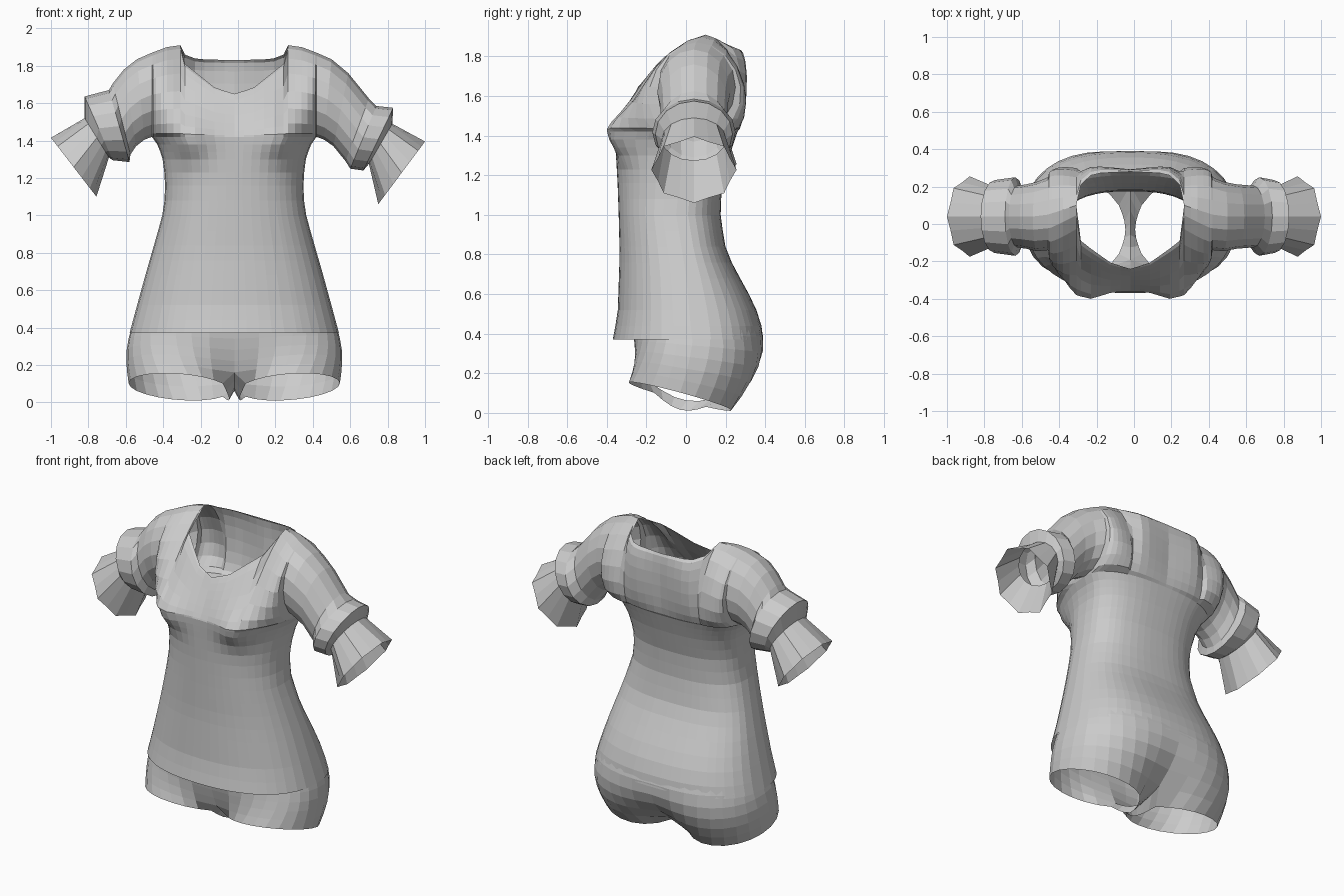
import bpy
import bmesh
from math import sin, cos, pi, exp, radians
from mathutils import Vector

if "Cube" in bpy.data.objects:
    bpy.data.objects.remove(bpy.data.objects["Cube"])

CX = -0.02      # body centre line
ARMPIT = 1.42   # height where the torso opens into the sleeves
R = 8           # steps from armpit to shoulder

cloth = bpy.data.materials.new("grey cloth")
cloth.use_nodes = True
cloth.diffuse_color = (0.6, 0.6, 0.6, 1)
cloth.node_tree.nodes["Principled BSDF"].inputs["Base Color"].default_value = (0.6, 0.6, 0.6, 1)


def interp(table, v):
    """Piecewise linear lookup; each row is (key, value)."""
    if v <= table[0][0]:
        return table[0][1]
    for (a, fa), (b, fb) in zip(table, table[1:]):
        if v <= b:
            return fa + (fb - fa) * (v - a) / (b - a)
    return table[-1][1]


def add_grid(bm, rows, closed=False):
    """Skin a list of equally long point rows with quads."""
    vs = [[bm.verts.new(p) for p in row] for row in rows]
    n = len(rows[0])
    for a, b in zip(vs, vs[1:]):
        for i in range(n if closed else n - 1):
            j = (i + 1) % n
            bm.faces.new((a[i], a[j], b[j], b[i]))


def finish(bm, name):
    bmesh.ops.remove_doubles(bm, verts=bm.verts, dist=0.0015)
    bmesh.ops.recalc_face_normals(bm, faces=bm.faces)
    mesh = bpy.data.meshes.new(name)
    bm.to_mesh(mesh)
    bm.free()
    mesh.materials.append(cloth)
    obj = bpy.data.objects.new(name, mesh)
    bpy.context.collection.objects.link(obj)
    return obj


# Torso profiles by height
WIDTH = [(.37, .56), (.5, .525), (.7, .47), (.9, .412), (1.0, .385), (1.1, .37),
         (1.2, .37), (1.3, .383), (1.37, .405), (1.42, .44)]
FRONT = [(.37, -.37), (.5, -.345), (.8, -.335), (1.0, -.34), (1.15, -.345), (1.42, -.36)]
BACK = [(.37, .39), (.45, .38), (.55, .345), (.65, .29), (.75, .235), (.85, .195),
        (1.0, .175), (1.15, .18), (1.3, .22), (1.42, .26)]
MIDDLE = [(.37, .03), (.7, 0), (1.0, -.05), (1.2, -.03), (1.42, .05)]

# Neckline and shoulder line by distance from the centre
NECK_FRONT_Y = [(0, -.24), (.1, -.21), (.2, -.14), (.264, -.09), (.288, .1), (.44, .05)]
NECK_FRONT_Z = [(0, 1.65), (.1, 1.68), (.2, 1.76), (.264, 1.81), (.288, 1.91), (.36, 1.9), (.44, 1.87)]
NECK_BACK_Y = [(0, .28), (.2, .27), (.264, .21), (.288, .1), (.44, .05)]
NECK_BACK_Z = [(0, 1.83), (.2, 1.835), (.264, 1.86), (.288, 1.91), (.36, 1.9), (.44, 1.87)]
BULGE_FRONT = [(0, 0), (.264, .04), (.288, .1), (.44, .19)]
BULGE_BACK = [(0, .02), (.264, .06), (.288, .12), (.44, .2)]

half = [.12, .24, .36, .48, .6, .655, .74, .82, .89, .95, .985, 1]
COLUMNS = [-u for u in reversed(half)] + [0] + half


def bust(u, x, z):
    side = (abs(x) - .27) / .12
    up = (z - 1.4) / (.13 if z > 1.4 else .1)
    return -.1 * (1 - u ** 4) * exp(-side * side - up * up)


def torso_point(u, z, back):
    w, m = interp(WIDTH, z), interp(MIDDLE, z)
    p = 2.5 if back else 2.3
    edge = interp(BACK if back else FRONT, z)
    y = m + (edge - m) * max(0, 1 - abs(u) ** p) ** (1 / p)
    return Vector((CX + w * u, y, z))


def yoke_point(u, t, back):
    base = torso_point(u, ARMPIT, back)
    d = abs(u) * .44
    ty = interp(NECK_BACK_Y if back else NECK_FRONT_Y, d)
    tz = interp(NECK_BACK_Z if back else NECK_FRONT_Z, d)
    s = (1 - cos(pi * t)) / 2
    bulge = interp(BULGE_BACK, d) if back else -interp(BULGE_FRONT, d)
    return Vector((base.x, base.y + (ty - base.y) * s + bulge * sin(pi * t),
                   base.z + (tz - base.z) * s))


def sleeve_ring(side, ring, wave=0):
    """Slanted oval through a top and a bottom point."""
    tx, tz, bx, bz, ry = ring
    pts = []
    for k in range(2 * R):
        a = pi * k / R
        f = 1 - wave * (k % 2)
        c = -cos(a) * f
        pts.append(Vector((side * ((tx + bx) / 2 + (tx - bx) / 2 * c),
                           .04 - ry * sin(a) * f, (tz + bz) / 2 + (tz - bz) / 2 * c)))
    return pts


# Rings: top x, top z, bottom x, bottom z, depth radius
SLEEVE = {1: [(.50, 1.835, .46, 1.405, .185), (.59, 1.76, .51, 1.37, .172), (.70, 1.625, .575, 1.29, .165)],
          -1: [(.54, 1.835, .50, 1.405, .185), (.61, 1.78, .545, 1.37, .172), (.67, 1.705, .575, 1.325, .165)]}
CUFF = {1: [(.70, 1.625, .575, 1.29, .165), (.74, 1.585, .60, 1.25, .21), (.83, 1.575, .67, 1.24, .195), (.825, 1.49, .70, 1.275, .162)],
        -1: [(.67, 1.705, .575, 1.325, .165), (.69, 1.67, .58, 1.285, .21), (.82, 1.636, .67, 1.295, .195), (.82, 1.52, .69, 1.31, .162)]}
RUFFLE = {1: (1.0, 1.395, .75, 1.06, .215), -1: (1.0, 1.415, .757, 1.1, .215)}

# Shirt: torso, yoke and sleeves in one skin
bm = bmesh.new()
heights = [.37, .44, .52, .6, .68, .76, .84, .92, 1.0, 1.08, 1.16, 1.23, 1.3, 1.34, 1.38, ARMPIT]
for back in (False, True):
    rows = [[torso_point(u, z, back) for u in COLUMNS] for z in heights]
    rows += [[yoke_point(u, k / R, back) for u in COLUMNS] for k in range(1, R + 1)]
    if not back:
        for row in rows:
            for u, p in zip(COLUMNS, row):
                p.y += bust(u, p.x - CX, p.z)
    add_grid(bm, rows)
for side in (1, -1):
    armhole = [yoke_point(side, k / R, False) for k in range(R + 1)]
    armhole += [yoke_point(side, k / R, True) for k in range(R - 1, 0, -1)]
    add_grid(bm, [armhole] + [sleeve_ring(side, r) for r in SLEEVE[side]], True)
finish(bm, "shirt")

# Cuffs and ruffles
for side, label in ((1, "left"), (-1, "right")):
    bm = bmesh.new()
    add_grid(bm, [sleeve_ring(side, r) for r in CUFF[side]], True)
    finish(bm, label + "_cuff")
    bm = bmesh.new()
    add_grid(bm, [sleeve_ring(side, CUFF[side][-1]),
                  sleeve_ring(side, RUFFLE[side], .09)], True)
    finish(bm, label + "_ruffle")

# Shorts: half hips blending into one thigh each, joined by the crotch
N = 18
STEPS = 6


def shorts_point(i, t):
    f = i / N
    hip_a, leg_a = radians(-90 + 180 * f), radians(-150 + 300 * f)
    c, s = cos(hip_a), sin(hip_a)
    hip = Vector((.53 * abs(c) ** .8, .04 + (.33 if s > 0 else .31) * s * abs(s) ** -.2 if s else .04, .46))
    ly = -.03 + .26 * sin(leg_a)
    leg = Vector((.295 + .27 * cos(leg_a), ly, .075 - .27 * ly + .02 * cos(leg_a)))
    blend = t ** 1.8
    p = hip.lerp(leg, blend)
    p.z = hip.z + (leg.z - hip.z) * t
    p.y += .06 * sin(pi * t) * max(0, s)
    p.x += .035 * sin(pi * t) * max(0, c)
    if i in (0, N) and t < 1:
        p.x = 0
    return p


bm = bmesh.new()
for side in (1, -1):
    def place(p):
        return Vector((CX + side * p.x, p.y, max(p.z, 0)))
    rows = [[shorts_point(i, k / STEPS) for i in range(N + 1)] for k in range(STEPS + 1)]
    add_grid(bm, [[place(p) for p in row] for row in rows])
    top_a, top_b = rows[-2][0], rows[-2][-1]
    rim_a, rim_b = rows[-1][0], rows[-1][-1]
    seam, rim = [], []
    for k in range(7):
        f = k / 6
        dip = sin(pi * f)
        q = top_a.lerp(top_b, f)
        q.z -= .07 * dip
        seam.append(place(q))
        r = rim_a.lerp(rim_b, f)
        r.x -= .035 * dip
        r.z -= .05 * dip
        rim.append(place(r))
    add_grid(bm, [seam, rim])
finish(bm, "shorts")
